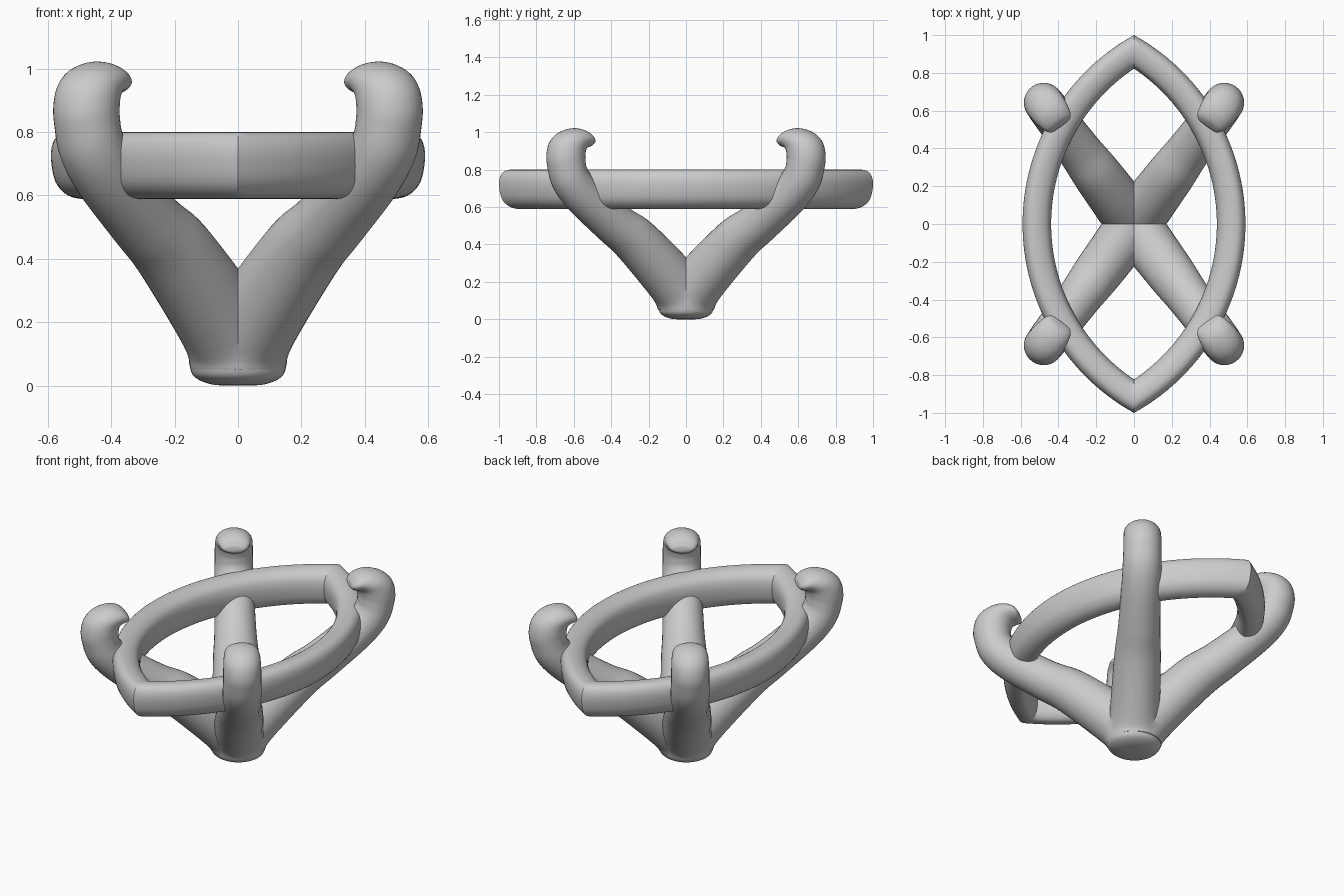
import bpy, math

if "Cube" in bpy.data.objects:
    bpy.data.objects.remove(bpy.data.objects["Cube"])

def spline(pts, steps, closed=False):
    """Catmull-Rom interpolation of tuples of any length."""
    n, out = len(pts), []
    at = (lambda i: pts[i % n]) if closed else (lambda i: pts[max(0, min(n - 1, i))])
    for i in range(n if closed else n - 1):
        for k in range(steps):
            t = k / steps
            out.append(tuple(
                0.5 * (2 * b + (c - a) * t + (2 * a - 5 * b + 4 * c - d) * t * t
                       + (3 * b - a - 3 * c + d) * t ** 3)
                for a, b, c, d in zip(at(i - 1), at(i), at(i + 1), at(i + 2))))
    if not closed:
        out.append(tuple(pts[-1]))
    return out

def loft(name, rings, cap_start=False, cap_end=False, mirror=False, bisect=False):
    """Skin a list of equal-length closed rings."""
    n = len(rings[0])
    verts = [p for r in rings for p in r]
    faces = [(i * n + j, i * n + (j + 1) % n, (i + 1) * n + (j + 1) % n, (i + 1) * n + j)
             for i in range(len(rings) - 1) for j in range(n)]
    if cap_start:
        faces.append(tuple(reversed(range(n))))
    if cap_end:
        faces.append(tuple(range(len(verts) - n, len(verts))))
    me = bpy.data.meshes.new(name)
    me.from_pydata(verts, [], faces)
    ob = bpy.data.objects.new(name, me)
    bpy.context.collection.objects.link(ob)
    bpy.ops.object.select_all(action='DESELECT')
    ob.select_set(True)
    bpy.context.view_layer.objects.active = ob
    bpy.ops.object.mode_set(mode='EDIT')
    bpy.ops.mesh.select_all(action='SELECT')
    bpy.ops.mesh.normals_make_consistent(inside=False)
    bpy.ops.object.mode_set(mode='OBJECT')
    if mirror:
        m = ob.modifiers.new("Mirror", 'MIRROR')
        m.use_axis = (True, True, False)
        m.use_bisect_axis = (bisect, bisect, False)
        m.merge_threshold = 0.0005
        bpy.ops.object.modifier_apply(modifier=m.name)
    bpy.ops.object.shade_smooth_by_angle(angle=math.radians(35))
    return ob

# Marquise ring: a quarter arc mitred at the pointed tip, mirrored
C, R = 0.5525, 1.1425
section = spline([(0, .715), (-.006, .765), (-.028, .793), (-.06, .80), (-.10, .792),
                  (-.135, .768), (-.15, .725), (-.15, .675), (-.14, .625), (-.115, .594),
                  (-.085, .59), (-.045, .605), (-.013, .645)], 3, True)
rings = []
for k in range(33):
    ring = []
    for dr, z in section:
        r = R + dr
        a = math.acos(C / r) * k / 32
        ring.append((max(0, r * math.cos(a) - C), r * math.sin(a), z))
    rings.append(ring)
loft("marquise_ring", rings, mirror=True)

# Hooked prongs: stations are outer (s, z), inner (s, z), half width
DX, DY = 0.597, 0.802
stations = [
    (.15, .05, -.15, .05, .15),
    (.192, .105, -.045, .264, .14),
    (.423, .328, .247, .512, .128),
    (.56, .43, .42, .608, .116),
    (.76, .585, .61, .735, .109),
    (.86, .70, .685, .81, .107),
    (.898, .81, .697, .86, .105),
    (.905, .88, .695, .888, .105),
    (.885, .95, .69, .905, .103),
    (.83, 1.0, .682, .914, .10),
    (.75, 1.022, .67, .918, .092),
    (.685, 1.008, .655, .922, .08),
    (.652, .975, .645, .934, .058),
    (.645, .958, .643, .945, .02),
]
rings = []
for so, zo, si, zi, w in spline(stations, 5):
    ring = []
    for j in range(32):
        a = 2 * math.pi * j / 32
        u, v = 0.5 + 0.5 * math.cos(a), w * math.sin(a)
        s, z = si + (so - si) * u, zi + (zo - zi) * u
        ring.append((s * DX + v * DY, s * DY - v * DX, z))
    rings.append(ring)
loft("prongs", rings, True, True, mirror=True, bisect=True)

# Rounded foot where the prongs meet
foot = spline([(.05, 0), (.085, .004), (.122, .017), (.145, .037), (.155, .075)], 4)
rings = [[(r * math.cos(2 * math.pi * j / 48), .97 * r * math.sin(2 * math.pi * j / 48), z)
          for j in range(48)] for r, z in foot]
loft("foot", rings, True, True)
